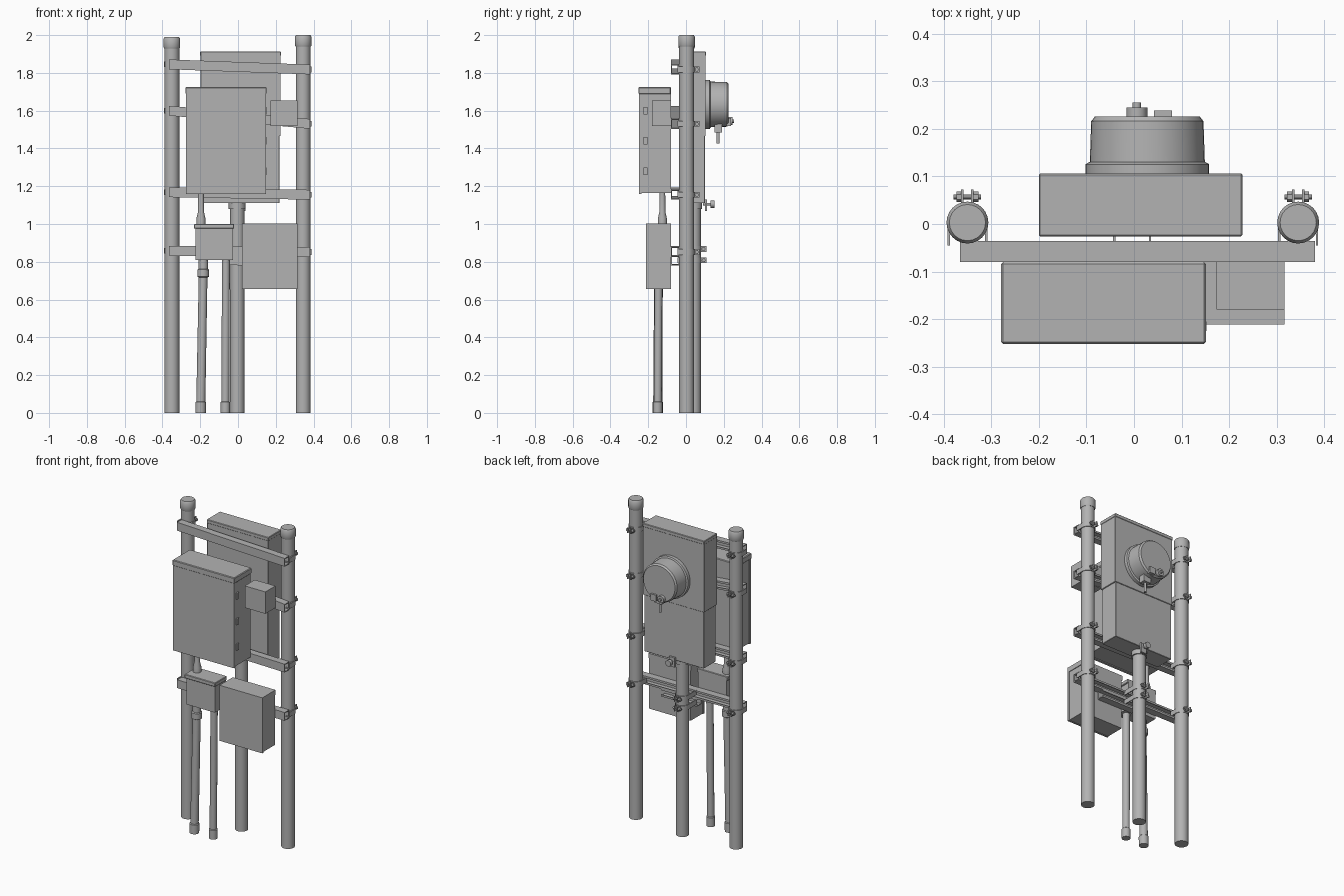
import bpy, bmesh, math
from mathutils import Vector

cube = bpy.data.objects.get("Cube")
if cube:
    bpy.data.objects.remove(cube, do_unlink=True)

grey = bpy.data.materials.new("galvanised grey")
grey.use_nodes = True
grey.diffuse_color = (0.45, 0.45, 0.45, 1)
grey.node_tree.nodes["Principled BSDF"].inputs["Base Color"].default_value = grey.diffuse_color


def finish(name, bm, smooth=False):
    bmesh.ops.recalc_face_normals(bm, faces=bm.faces[:])
    mesh = bpy.data.meshes.new(name)
    bm.to_mesh(mesh)
    bm.free()
    mesh.materials.append(grey)
    ob = bpy.data.objects.new(name, mesh)
    bpy.context.collection.objects.link(ob)
    if smooth:
        bpy.ops.object.select_all(action='DESELECT')
        ob.select_set(True)
        bpy.context.view_layer.objects.active = ob
        bpy.ops.object.shade_smooth_by_angle(angle=math.radians(35))
    return ob


def box(name, x, y, z, bevel=0.0):
    bm = bmesh.new()
    bmesh.ops.create_cube(bm, size=1)
    for v in bm.verts:
        for i, (lo, hi) in enumerate((x, y, z)):
            v.co[i] = lo if v.co[i] < 0 else hi
    if bevel:
        bmesh.ops.bevel(bm, geom=bm.edges[:], offset=bevel, segments=1, affect='EDGES')
    return finish(name, bm)


def turned(name, start, end, profile, sides=24):
    """Lathe (fraction along axis, radius) steps between two points."""
    a, b = Vector(start), Vector(end)
    turn = (b - a).to_track_quat('Z', 'Y')
    bm = bmesh.new()
    rings = []
    for t, r in profile:
        rings.append([bm.verts.new(a.lerp(b, t) + turn @ Vector(
            (r * math.cos(i * math.tau / sides), r * math.sin(i * math.tau / sides), 0)))
            for i in range(sides)])
    for lower, upper in zip(rings, rings[1:]):
        for i in range(sides):
            j = (i + 1) % sides
            bm.faces.new((lower[i], lower[j], upper[j], upper[i]))
    bm.faces.new(rings[0])
    bm.faces.new(rings[-1])
    return finish(name, bm, sides > 8)


def rod(name, start, end, r, r2=None, sides=24):
    return turned(name, start, end, [(0, r), (1, r2 or r)], sides)


def rail(name, x0, z0, x1, z1):
    """Channel strut with its open, lipped side facing the posts."""
    h, f, b, t = 0.026, -0.08, -0.036, 0.005
    half = [(f, h), (b, h), (b, h - 0.012), (b - t, h - 0.012), (b - t, h - t), (f + t, h - t)]
    outline = half + [(y, -z) for y, z in reversed(half)]
    bm = bmesh.new()
    ends = [[bm.verts.new((x, y, zc + z)) for y, z in outline] for x, zc in ((x0, z0), (x1, z1))]
    for i in range(len(outline)):
        j = (i + 1) % len(outline)
        bm.faces.new((ends[0][i], ends[0][j], ends[1][j], ends[1][i]))
    for e in ends:
        bm.faces.new(e)
    return finish(name, bm)


def clamp(name, x, y, z, r):
    """Pipe strap with side arms, two ears and a cross bolt."""
    rod(name + "_strap", (x, y, z - 0.015), (x, y, z + 0.015), r + 0.004)
    back = y + r
    for s in (-1, 1):
        box(name + "_ear", sorted((x + s * 0.008, x + s * 0.013)),
            (back - 0.005, back + 0.03), (z - 0.015, z + 0.015))
        rod(name + "_nut", (x + s * 0.013, back + 0.015, z), (x + s * 0.023, back + 0.015, z), 0.011, sides=6)
        box(name + "_arm", sorted((x + s * (r - 0.002), x + s * (r + 0.003))),
            (-0.045, y), (z - 0.015, z + 0.015))
    rod(name + "_bolt", (x - 0.029, back + 0.015, z), (x + 0.029, back + 0.015, z), 0.005, sides=8)


# Posts with domed caps
RX, LX, PY = -0.35, 0.345, 0.003
for name, x, top in (("right_post", RX, 1.99), ("left_post", LX, 2.0)):
    rod(name, (x, PY, 0), (x, PY, top - 0.02), 0.039)
    turned(name + "_cap", (x, PY, top - 0.06), (x, PY, top),
           [(0, 0.041), (0.1, 0.044), (0.85, 0.044), (1, 0.038)])

# Cross rails and their post clamps
for i, (z0, z1) in enumerate(((1.845, 1.818), (1.6, 1.53), (1.168, 1.155), (0.858, 0.852))):
    rail("cross_rail", -0.366, z0, 0.38, z1)
    clamp("right_clamp", RX, PY, z0, 0.039)
    clamp("left_clamp", LX, PY, z1, 0.039)
rail("short_rail", -0.05, 0.808, 0.2, 0.806)

# Front cabinet with hood and door
box("cabinet_body", (-0.272, 0.144), (-0.235, -0.08), (1.163, 1.7))
box("cabinet_door", (-0.276, 0.148), (-0.25, -0.235), (1.158, 1.69))
box("cabinet_hood", (-0.279, 0.151), (-0.252, -0.08), (1.688, 1.725), 0.004)
for z in (1.28, 1.44, 1.6):
    box("door_hinge", (0.144, 0.152), (-0.225, -0.205), (z - 0.02, z + 0.02))

# Small boxes on the rails
box("small_side_box", (0.173, 0.316), (-0.18, -0.08), (1.518, 1.655))
box("lower_box", (0.024, 0.312), (-0.206, -0.08), (0.657, 0.975))
box("lower_box_lid", (0.02, 0.316), (-0.211, -0.08), (0.972, 1.003))
box("lower_box_cover", (0.02, 0.316), (-0.211, -0.2), (0.655, 0.972))
box("junction_box", (-0.225, -0.027), (-0.19, -0.08), (0.81, 0.98))
box("junction_box_hood", (-0.233, -0.02), (-0.198, -0.08), (0.975, 1.0), 0.003)

# Conduits
turned("riser_conduit", (-0.196, -0.125, 0.995), (-0.196, -0.125, 1.165),
       [(0, 0.024), (0.2, 0.024), (0.4, 0.016), (1, 0.015)], 16)
turned("right_thin_conduit", (-0.198, -0.15, 0), (-0.183, -0.145, 0.815),
       [(0, 0.028), (0.07, 0.028), (0.075, 0.024), (0.88, 0.023), (0.885, 0.031),
        (0.93, 0.031), (0.935, 0.025), (1, 0.025)], 20)
turned("left_thin_conduit", (-0.067, -0.15, 0), (-0.064, -0.145, 0.815),
       [(0, 0.025), (0.07, 0.025), (0.075, 0.021), (1, 0.021)], 20)
rod("main_conduit", (-0.004, 0.041, 0), (-0.004, 0.041, 1.115), 0.038)
for z in (0.868, 0.808):
    clamp("main_conduit_clamp", -0.004, 0.041, z, 0.037)
rod("main_conduit_hub", (-0.004, 0.041, 1.08), (-0.004, 0.041, 1.115), 0.045)

# Rear meter housing: lower cover tucks under upper cover
box("meter_housing_lower", (-0.193, 0.22), (-0.02, 0.1), (1.11, 1.48), 0.002)
box("meter_housing_upper", (-0.198, 0.226), (-0.024, 0.104), (1.465, 1.9), 0.002)
box("meter_housing_top", (-0.2, 0.228), (-0.026, 0.106), (1.89, 1.913), 0.003)
rod("housing_latch_stem", (0.02, 0.09, 1.105), (0.02, 0.15, 1.105), 0.007, sides=12)
rod("housing_latch_knob", (0.02, 0.13, 1.105), (0.02, 0.15, 1.105), 0.019, sides=12)
box("housing_latch_plate", (0.0, 0.04), (0.1, 0.112), (1.07, 1.13))

# Round meter with ring, chamfered face and seals
MX, MZ = 0.028, 1.633
turned("meter_ring", (MX, 0.1, MZ), (MX, 0.13, MZ),
       [(0, 0.124), (0.15, 0.13), (0.85, 0.13), (1, 0.122)], 40)
turned("meter_drum", (MX, 0.125, MZ), (MX, 0.226, MZ),
       [(0, 0.121), (0.9, 0.118), (1, 0.11)], 40)
rod("meter_seal_stem", (0.006, 0.18, 1.545), (0.006, 0.255, 1.545), 0.009, sides=12)
rod("meter_seal_head", (0.006, 0.226, 1.545), (0.006, 0.245, 1.545), 0.022, sides=12)
box("meter_lock_body", (0.042, 0.08), (0.215, 0.238), (1.52, 1.56))
rod("meter_lock_pin", (0.06, 0.17, 1.425), (0.06, 0.17, 1.53), 0.008, sides=12)
box("meter_lock_bracket", (0.035, 0.085), (0.15, 0.19), (1.485, 1.53))
